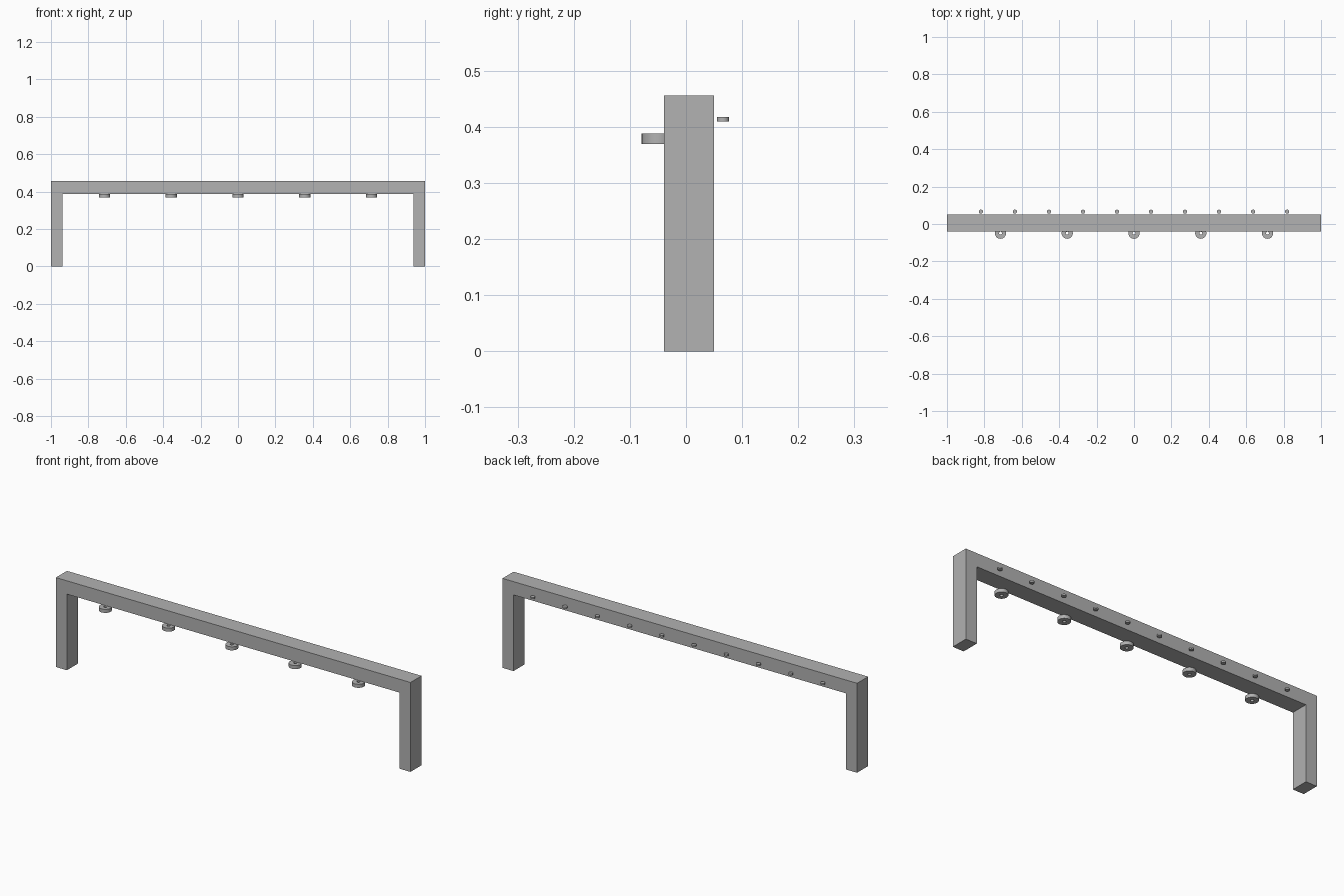
import bpy, bmesh, math
from mathutils import Vector

cube = bpy.data.objects.get("Cube")
if cube:
    bpy.data.objects.remove(cube, do_unlink=True)

grey = bpy.data.materials.new("plain_grey")
grey.use_nodes = True
COLOUR = (0.445, 0.445, 0.445, 1)
grey.diffuse_color = COLOUR
grey.node_tree.nodes["Principled BSDF"].inputs["Base Color"].default_value = COLOUR


def finish(bm, name, smooth=False):
    """Turn a bmesh into a named grey object."""
    bmesh.ops.recalc_face_normals(bm, faces=bm.faces)
    mesh = bpy.data.meshes.new(name)
    bm.to_mesh(mesh)
    bm.free()
    mesh.materials.append(grey)
    obj = bpy.data.objects.new(name, mesh)
    bpy.context.collection.objects.link(obj)
    if smooth:
        bpy.ops.object.select_all(action='DESELECT')
        obj.select_set(True)
        bpy.context.view_layer.objects.active = obj
        bpy.ops.object.shade_smooth_by_angle(angle=math.radians(30))
    return obj


def disc(name, centre, radius, height, sides):
    """Solid upright disc."""
    bm = bmesh.new()
    bmesh.ops.create_cone(bm, cap_ends=True, segments=sides, radius1=radius,
                          radius2=radius, depth=height)
    finish(bm, name, True).location = centre


def ring(name, centre, radius, hole, height, sides):
    """Upright disc with a hole through it, spun from a rectangular section."""
    bm = bmesh.new()
    h = height / 2
    section = [bm.verts.new(p) for p in
               ((hole, 0, -h), (radius, 0, -h), (radius, 0, h), (hole, 0, h))]
    edges = [bm.edges.new((section[i], section[(i + 1) % 4])) for i in range(4)]
    bmesh.ops.spin(bm, geom=section + edges, cent=(0, 0, 0), axis=(0, 0, 1),
                   angle=math.tau, steps=sides, use_merge=True)
    bmesh.ops.remove_doubles(bm, verts=bm.verts, dist=1e-5)
    finish(bm, name, True).location = centre


# Frame: two legs and a top beam as one extruded outline
TOP, UNDER, INNER = 0.456, 0.388, 0.938
FRONT, BACK = -0.039, 0.05
half = [(INNER, UNDER), (INNER, 0), (1, 0), (1, TOP)]
outline = half + [(-x, z) for x, z in reversed(half)]
bm = bmesh.new()
face = bm.faces.new([bm.verts.new((x, FRONT, z)) for x, z in outline])
grown = bmesh.ops.extrude_face_region(bm, geom=[face], use_keep_orig=True)
moved = [v for v in grown["geom"] if isinstance(v, bmesh.types.BMVert)]
bmesh.ops.translate(bm, verts=moved, vec=Vector((0, BACK - FRONT, 0)))
finish(bm, "frame")

# Five pierced discs under the front edge
for i in range(5):
    ring(f"front_ring_{i + 1}", ((i - 2) * 0.357, -0.049, 0.379), 0.03, 0.008, 0.018, 32)

# Ten small pegs along the back
for i in range(10):
    disc(f"back_peg_{i + 1}", ((i - 4.5) * 2 / 11, 0.066, 0.414), 0.011, 0.008, 24)
